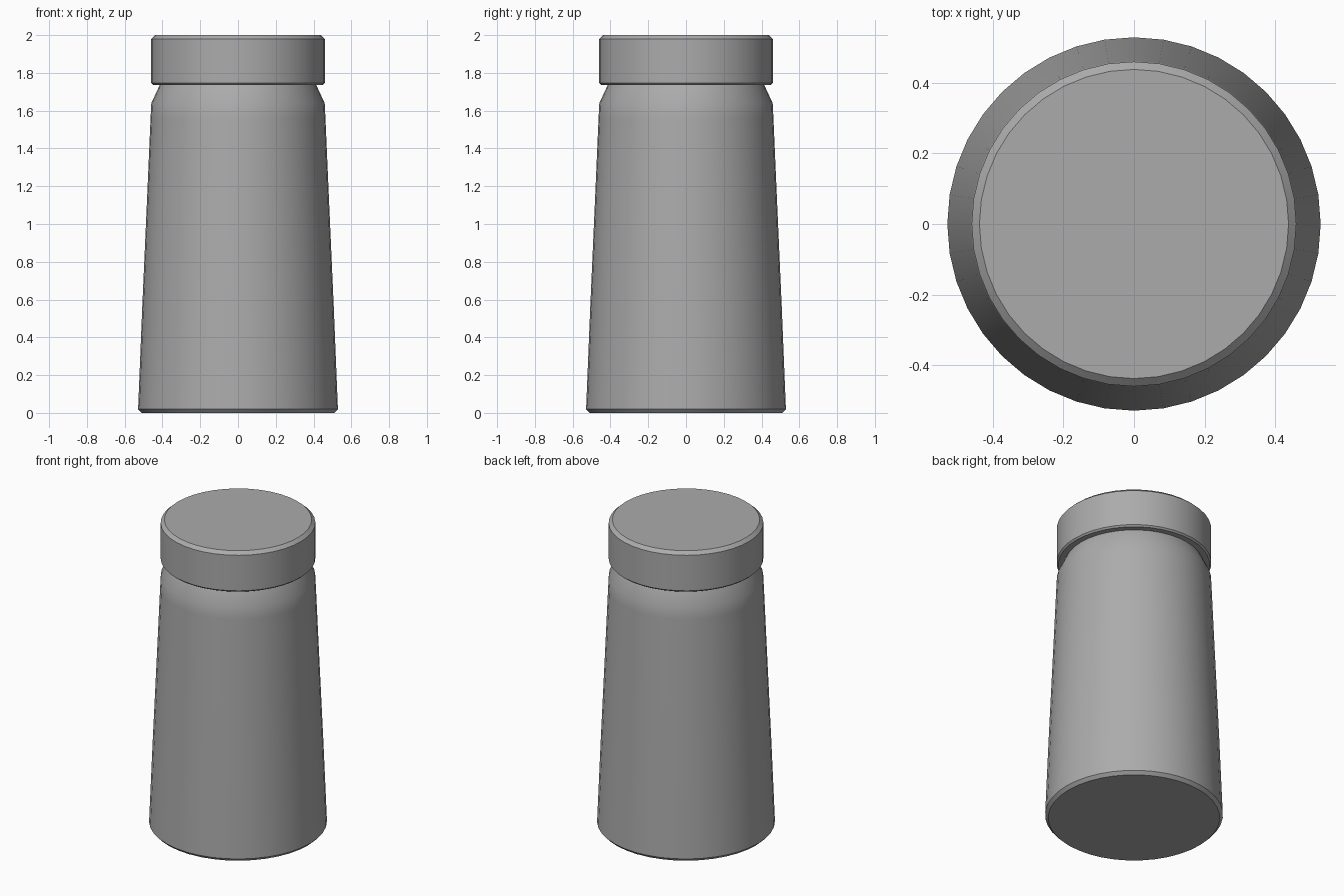
import bpy, bmesh, math

if "Cube" in bpy.data.objects:
    bpy.data.objects.remove(bpy.data.objects["Cube"])

SIDES = 40

grey = bpy.data.materials.new("dark_grey")
grey.diffuse_color = (0.41, 0.41, 0.41, 1)
grey.use_nodes = True
grey.node_tree.nodes["Principled BSDF"].inputs["Base Color"].default_value = grey.diffuse_color


def lathe(name, profile):
    """Closed solid of revolution from (radius, height) pairs, bottom to top."""
    bm = bmesh.new()
    rings = [[bm.verts.new((r * math.cos(2 * math.pi * i / SIDES),
                            r * math.sin(2 * math.pi * i / SIDES), z))
              for i in range(SIDES)] for r, z in profile]
    for a, b in zip(rings, rings[1:]):
        for i in range(SIDES):
            j = (i + 1) % SIDES
            bm.faces.new((a[i], a[j], b[j], b[i]))
    bm.faces.new(rings[0][::-1])
    bm.faces.new(rings[-1])
    mesh = bpy.data.meshes.new(name)
    bm.to_mesh(mesh)
    bm.free()
    mesh.materials.append(grey)
    obj = bpy.data.objects.new(name, mesh)
    bpy.context.collection.objects.link(obj)
    bpy.ops.object.select_all(action='DESELECT')
    obj.select_set(True)
    bpy.context.view_layer.objects.active = obj
    bpy.ops.object.shade_smooth_by_angle(angle=math.radians(30))
    return obj


# Tapered body with chamfered foot and sloping shoulder
lathe("jar_body", [(0.51, 0), (0.529, 0.02), (0.507, 0.56), (0.483, 1.1),
                   (0.463, 1.56), (0.459, 1.64), (0.41, 1.745)])

# Cap with chamfered top rim and a fine bottom edge
lathe("cap", [(0.45, 1.737), (0.46, 1.747), (0.46, 1.98), (0.438, 2.0)])
